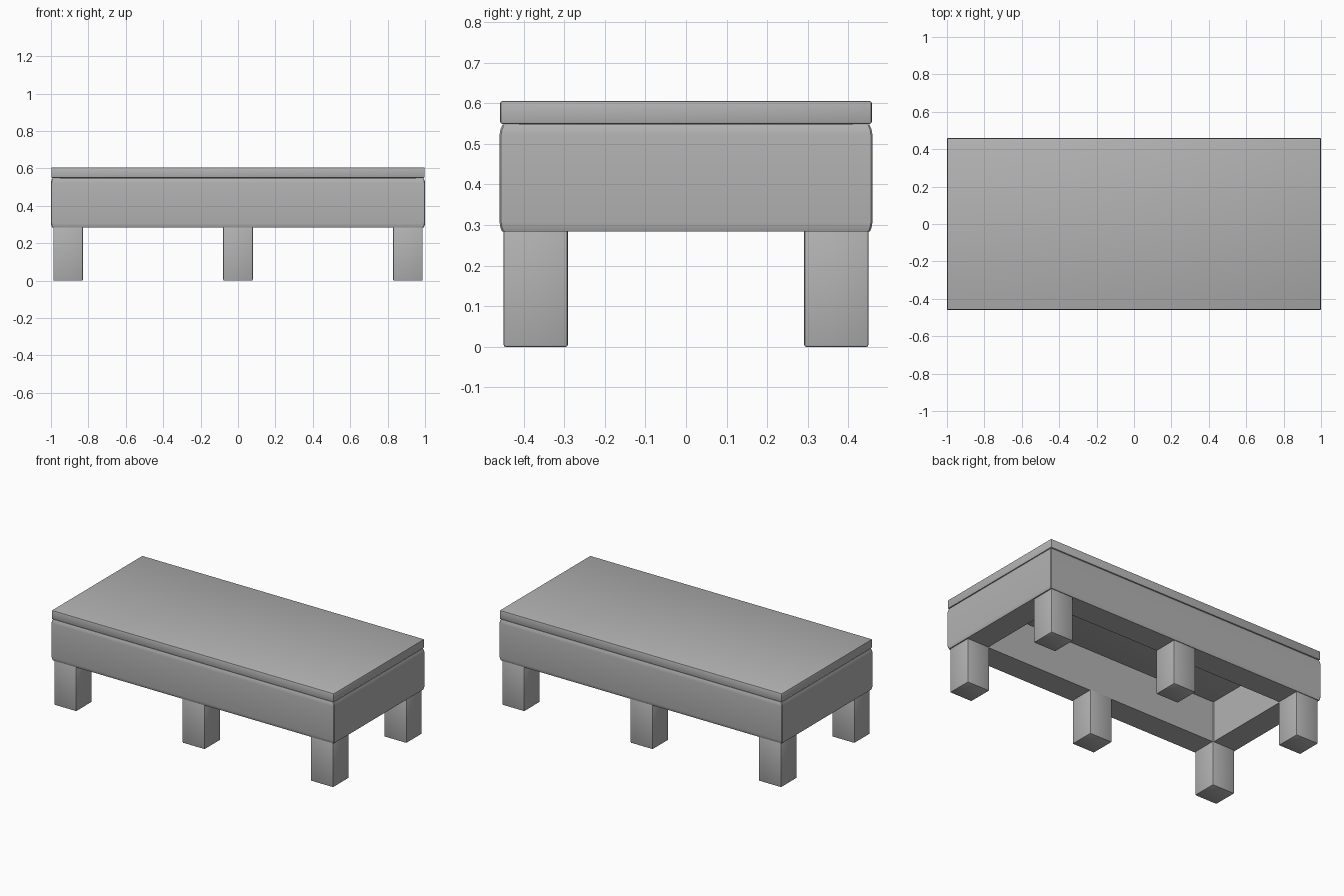
import bpy, bmesh, math

if "Cube" in bpy.data.objects:
    bpy.data.objects.remove(bpy.data.objects["Cube"], do_unlink=True)

GREY = (0.45, 0.45, 0.45, 1)
grey = bpy.data.materials.new("plain grey")
grey.use_nodes = True
grey.diffuse_color = GREY
grey.node_tree.nodes["Principled BSDF"].inputs["Base Color"].default_value = GREY


def finish(bm, name):
    bmesh.ops.recalc_face_normals(bm, faces=bm.faces)
    mesh = bpy.data.meshes.new(name)
    bm.to_mesh(mesh)
    bm.free()
    mesh.materials.append(grey)
    obj = bpy.data.objects.new(name, mesh)
    bpy.context.collection.objects.link(obj)
    bpy.ops.object.select_all(action='DESELECT')
    obj.select_set(True)
    bpy.context.view_layer.objects.active = obj
    bpy.ops.object.shade_smooth_by_angle(angle=math.radians(30))
    return obj


def block(name, center, size, bevel):
    bm = bmesh.new()
    bmesh.ops.create_cube(bm, size=1)
    bmesh.ops.scale(bm, vec=size, verts=bm.verts)
    bmesh.ops.translate(bm, vec=center, verts=bm.verts)
    bmesh.ops.bevel(bm, geom=bm.edges[:], offset=bevel, segments=2,
                    profile=0.5, affect='EDGES')
    return finish(bm, name)


def frame(name, profile, half_x, half_y, corner):
    """Closed rectangular frame; profile holds (inset, height) pairs."""
    bm = bmesh.new()
    loops = []
    for inset, z in profile:
        x, y = half_x - inset, half_y - inset
        c = corner
        pts = [(x, y - c), (x - c, y), (c - x, y), (-x, y - c),
               (-x, c - y), (c - x, -y), (x - c, -y), (x, c - y)]
        loops.append([bm.verts.new((px, py, z)) for px, py in pts])
    for a, b in zip(loops, loops[1:] + loops[:1]):
        for i in range(len(a)):
            j = (i + 1) % len(a)
            bm.faces.new((a[i], a[j], b[j], b[i]))
    return finish(bm, name)


# Table top slab
block("table_top", (0, 0, 0.577), (1.995, 0.915, 0.056), 0.005)

# Deep apron with softened outer edges and an open middle
frame("apron", [(0.165, 0.284), (0.006, 0.284), (0.002, 0.294), (0, 0.306),
                (0, 0.522), (0.002, 0.535), (0.007, 0.547), (0.165, 0.547)],
      1.0, 0.459, 0.004)

# Closing panel above the open middle
block("inner_panel", (0, 0, 0.548), (1.9, 0.82, 0.006), 0.001)

# Six square legs
for x, column in ((-0.908, "right"), (0, "middle"), (0.908, "left")):
    for y, row in ((-0.37, "front"), (0.37, "back")):
        block(f"leg_{row}_{column}", (x, y, 0.145), (0.158, 0.158, 0.29), 0.005)
